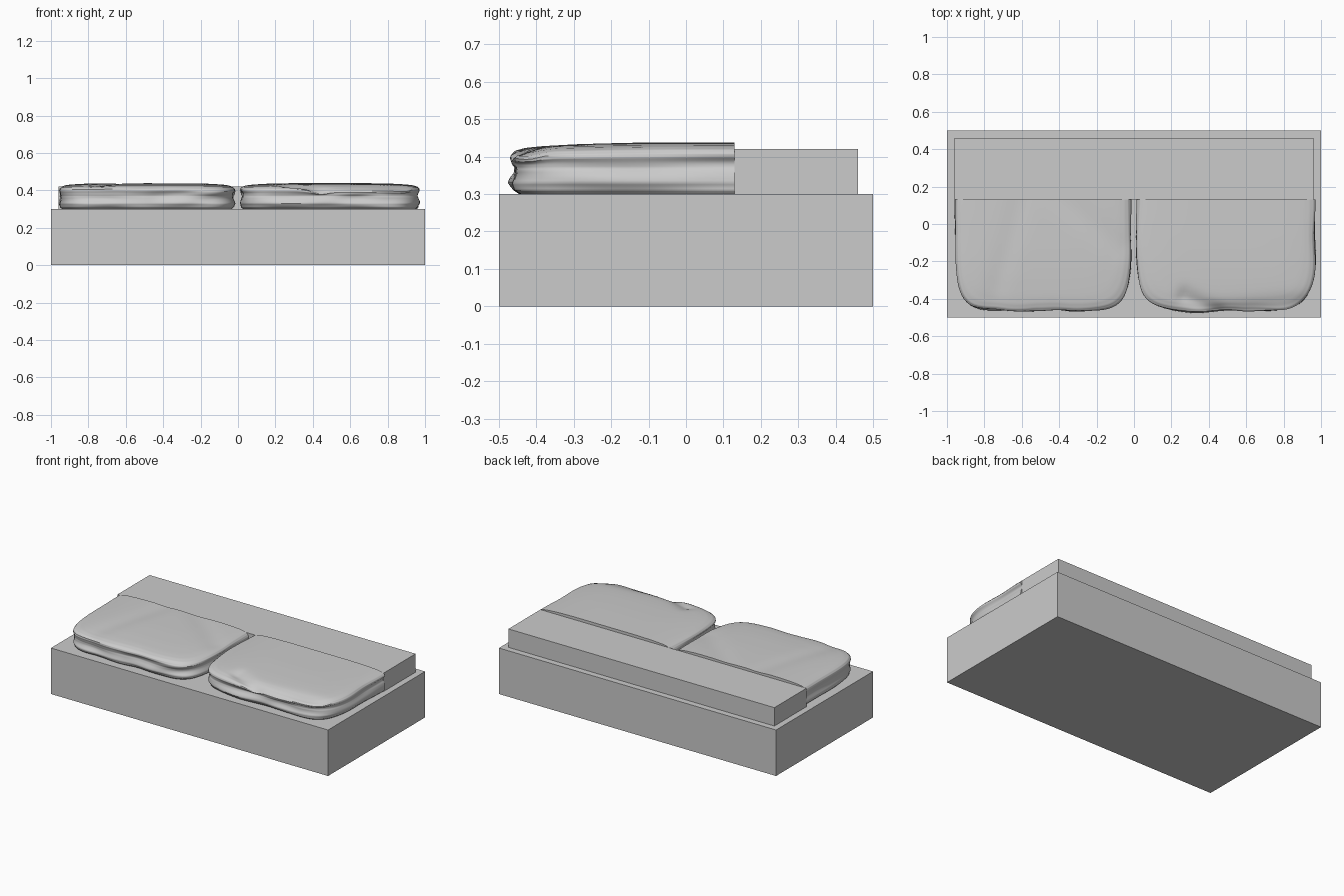
import bpy
import bmesh
import math
from mathutils import Vector, noise

if "Cube" in bpy.data.objects:
    bpy.data.objects.remove(bpy.data.objects["Cube"])

BACK = 0.13    # plane where the cushions meet the back ledge
DEPTH = 0.6    # cushion depth
SEGMENTS = 96

grey = bpy.data.materials.new("plain_grey")
grey.use_nodes = True
colour = (0.6, 0.6, 0.6, 1)
grey.diffuse_color = colour
grey.node_tree.nodes["Principled BSDF"].inputs["Base Color"].default_value = colour


def finish(name, bm):
    bmesh.ops.recalc_face_normals(bm, faces=bm.faces)
    mesh = bpy.data.meshes.new(name)
    bm.to_mesh(mesh)
    bm.free()
    mesh.materials.append(grey)
    obj = bpy.data.objects.new(name, mesh)
    bpy.context.collection.objects.link(obj)
    return obj


def box(name, low, high):
    bm = bmesh.new()
    bmesh.ops.create_cube(bm, size=1)
    low, high = Vector(low), Vector(high)
    for v in bm.verts:
        v.co = (low + high) / 2 + v.co * (high - low)
    return finish(name, bm)


# Cushion side and crown profile: (scale of the outline, height)
PROFILE = [(0.96, 0.30), (0.985, 0.31), (1.0, 0.33), (0.985, 0.355), (0.98, 0.37),
           (0.99, 0.388), (1.0, 0.402), (0.995, 0.414), (0.975, 0.424), (0.93, 0.43),
           (0.86, 0.433), (0.7, 0.436), (0.45, 0.438), (0.2, 0.438), (0.08, 0.438)]


def levels(steps=4):
    for (s0, z0), (s1, z1) in zip(PROFILE, PROFILE[1:]):
        for i in range(steps):
            f = i / steps
            yield s0 + (s1 - s0) * f, z0 + (z1 - z0) * f
    yield PROFILE[-1]


def crease_drop(x, y, creases):
    """Height change of the crown along soft straight creases."""
    drop = 0
    for a, b, width, depth in creases:
        a, b, p = Vector(a), Vector(b), Vector((x, y))
        f = max(0, min(1, (p - a).dot(b - a) / (b - a).length_squared))
        drop += depth * math.exp(-((p - a.lerp(b, f)).length / width) ** 2)
    return drop


def cushion(name, x0, x1, seed, creases):
    bm = bmesh.new()
    centre, half = (x0 + x1) / 2, (x1 - x0) / 2
    rings = []
    for s, z in levels():
        ring = []
        side = min(1, max(0, (s - 0.86) / 0.1))
        for i in range(SEGMENTS + 1):
            t = math.pi * i / SEGMENTS
            c, d = math.cos(t), math.sin(t)
            r = (abs(c) ** 6 + abs(d) ** 6) ** (-1 / 6)
            # stretched folds around the sides, gentle waves on the crown
            fold = noise.noise(Vector((c * r * 2.5 + seed, d * r * 2, z * 22)))
            wave = noise.noise(Vector((c * r * 3 + seed, d * r * 3, 5)))
            k = s + side * (0.022 * fold + 0.01 * wave - 0.008)
            x = centre + half * k * r * c
            y = BACK - DEPTH * k * r * d
            crown = min(1, max(0, (z - 0.37) / 0.05))
            corner = (abs(c * r) * s) ** 6 * (0.006 + 0.008 * (d * r * s) ** 4)
            height = z - crown * (corner + crease_drop(x, y, creases))
            height -= crown * 0.008 * max(0, d * r * s) ** 3
            ring.append(bm.verts.new((x, y, height)))
        rings.append(ring)
    for low, high in zip(rings, rings[1:]):
        for i in range(SEGMENTS):
            bm.faces.new((low[i], low[i + 1], high[i + 1], high[i]))
    bm.faces.new(rings[-1])
    bm.faces.new(rings[0])
    # Flat back end
    ends = [r[0] for r in rings] + [r[-1] for r in reversed(rings)]
    bm.faces.new(ends)
    obj = finish(name, bm)
    bpy.ops.object.select_all(action="DESELECT")
    obj.select_set(True)
    bpy.context.view_layer.objects.active = obj
    bpy.ops.object.shade_smooth_by_angle(angle=math.radians(50))


# Platform and raised ledge behind the cushions
box("base", (-1, -0.5, 0), (1, 0.5, 0.3))
box("back_ledge", (-0.96, BACK, 0.3), (0.96, 0.46, 0.42))

# Two soft seat cushions
cushion("right_cushion", -0.965, -0.015, 3.1,
        [((-0.6, 0.15), (-0.75, -0.4), 0.06, 0.005),
         ((-0.4, 0.15), (-0.08, -0.12), 0.07, 0.005)])
cushion("left_cushion", 0.01, 0.975, 8.4,
        [((0.27, -0.39), (0.45, -0.47), 0.04, 0.016),
         ((0.45, -0.47), (0.9, -0.43), 0.05, 0.014)])
